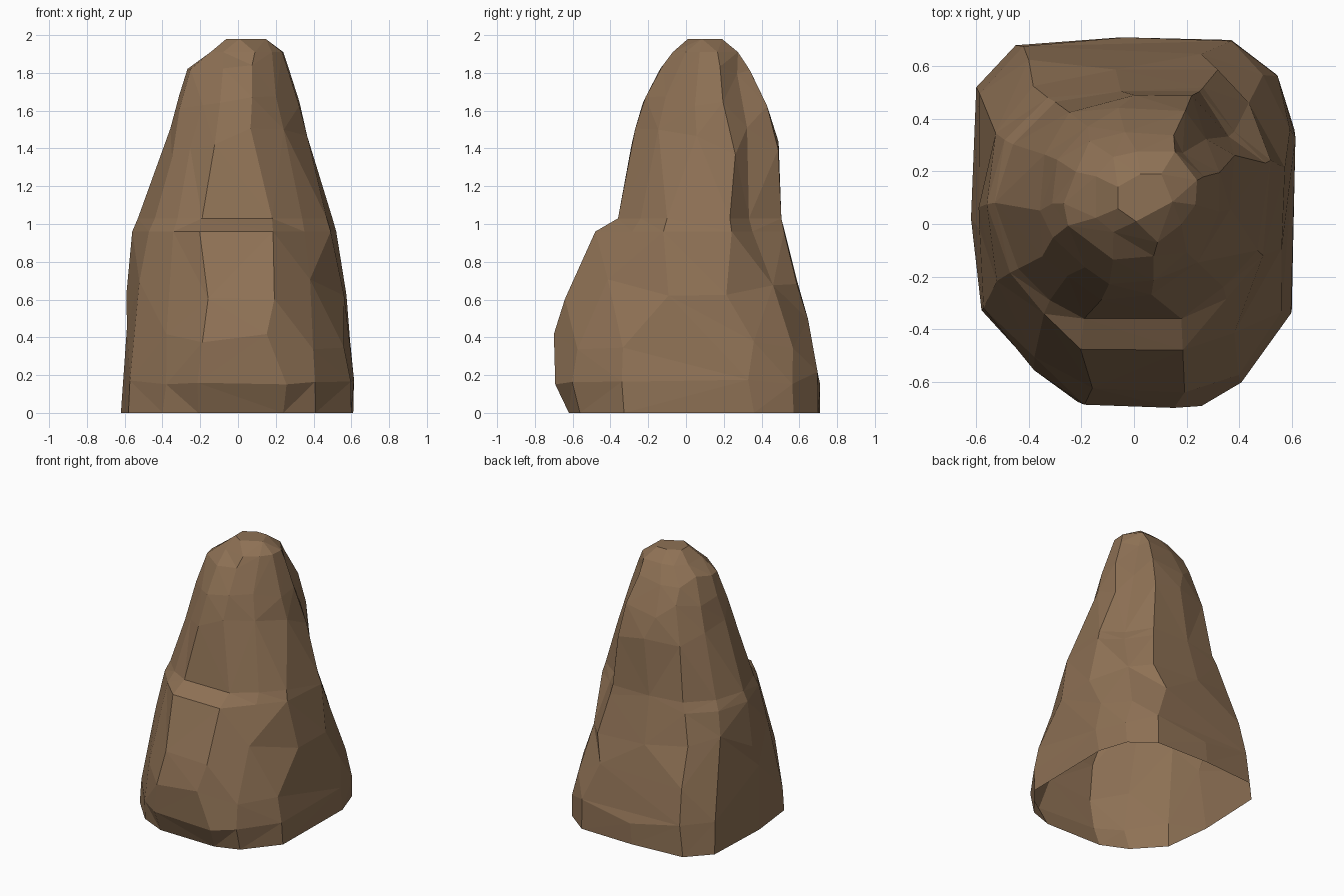
import bpy, bmesh, random

if "Cube" in bpy.data.objects:
    bpy.data.objects.remove(bpy.data.objects["Cube"])

random.seed(11)

# Outlines seen from above, 13 matching corners each, anticlockwise from the right
FOOT = [(.61, .36), (.54, .57), (.37, .70), (-.05, .71), (-.45, .68), (-.60, .52), (-.62, .02),
        (-.58, -.33), (-.40, -.55), (-.21, -.69), (.24, -.71), (.41, -.60), (.60, -.33)]
WAIST = [(.50, .23), (.36, .33), (.25, .50), (-.05, .50), (-.30, .46), (-.46, .30), (-.53, .08),
         (-.44, -.17), (-.32, -.29), (-.19, -.36), (.18, -.36), (.34, -.24), (.47, -.10)]
PEAK = [(.33, .23), (.22, .34), (.19, .45), (-.05, .45), (-.20, .41), (-.31, .26), (-.335, .08),
        (-.31, -.06), (-.20, -.17), (-.10, -.25), (.08, -.25), (.23, -.11), (.32, .04)]

# Height and silhouette of each ring: z, x min, x max, y min, y max
RINGS = [(0.00, -.62, .61, -.62, .71),
         (0.19, -.61, .615, -.72, .71),
         (0.40, -.60, .60, -.71, .68),
         (0.70, -.59, .57, -.61, .59),
         (0.96, -.56, .52, -.48, .52),
         (1.03, -.53, .50, -.36, .505),
         (1.44, -.385, .385, -.285, .49),
         (1.62, -.33, .335, -.24, .435),
         (1.82, -.27, .27, -.14, .335),
         (1.91, -.16, .24, -.07, .275),
         (1.98, -.07, .15, .01, .19)]


def mix(a, b, t):
    t = min(1, max(0, t))
    return [(p[0] + (q[0] - p[0]) * t, p[1] + (q[1] - p[1]) * t) for p, q in zip(a, b)]


def fit(values, lo, hi):
    a, b = min(values), max(values)
    return [lo + (v - a) / (b - a) * (hi - lo) for v in values]


def outline(z):
    # Cross-section at any height: blended outline fitted to the silhouette
    i = max(k for k in range(len(RINGS) - 1) if RINGS[k][0] <= z)
    a, b = RINGS[i], RINGS[i + 1]
    t = (z - a[0]) / (b[0] - a[0])
    x0, x1, y0, y1 = [p + (q - p) * t for p, q in zip(a[1:], b[1:])]
    pts = mix(FOOT, WAIST, (z - .2) / .83) if z < 1.03 else mix(WAIST, PEAK, (z - 1.03) / .57)
    xs, ys = [p[0] for p in pts], [p[1] for p in pts]
    if z > 1.62:
        ys = fit(ys, y0, y1)
    else:
        # only the foremost corners follow the bulge and its shelf
        low, high = min(ys), max(ys)
        ys = [y + ((y0 - low) * (y / low) ** 5 if y < 0 else (y1 - high) * y / high) for y in ys]
    return list(zip(fit(xs, x0, x1), ys))


# Rock body: stacked rings with uneven heights and corners, open underneath
bm = bmesh.new()
n = len(FOOT)
loops = []
for i, ring in enumerate(RINGS):
    wobble = {1: .04, 2: .10, 3: .11, 6: .10, 7: .07, 8: .03}.get(i, 0)
    loop = []
    for k in range(n):
        z = ring[0] + random.uniform(-wobble, wobble)
        pts = outline(z)
        (x, y), (u, v) = pts[k], pts[(k + random.choice((-1, 1))) % n]
        slide = random.uniform(0, 2.2) * wobble
        loop.append(bm.verts.new((x + (u - x) * slide, y + (v - y) * slide, z)))
    loops.append(loop)
for low, high in zip(loops, loops[1:]):
    for k in range(n):
        bm.faces.new((low[k], low[(k + 1) % n], high[(k + 1) % n], high[k]))

# Low summit, with the small corners near it merged into broad facets
summit = bm.verts.new((-.03, .08, 2.0))
for k in range(n):
    bm.faces.new((loops[-1][k], loops[-1][(k + 1) % n], summit))
bmesh.ops.remove_doubles(bm, verts=[summit] + loops[-1] + loops[-2], dist=.075)

# Broad flat facets: join nearly level neighbours, then split into triangles
bmesh.ops.triangulate(bm, faces=bm.faces[:], quad_method='SHORT_EDGE')
bmesh.ops.dissolve_limit(bm, angle_limit=.10, verts=bm.verts[:], edges=bm.edges[:])
bmesh.ops.triangulate(bm, faces=bm.faces[:])

mesh = bpy.data.meshes.new("rock")
bm.to_mesh(mesh)
bm.free()
rock = bpy.data.objects.new("rock", mesh)
bpy.context.collection.objects.link(rock)

stone = bpy.data.materials.new("brown stone")
stone.diffuse_color = (.27, .165, .09, 1)
stone.use_nodes = True
stone.node_tree.nodes["Principled BSDF"].inputs["Base Color"].default_value = stone.diffuse_color
mesh.materials.append(stone)
